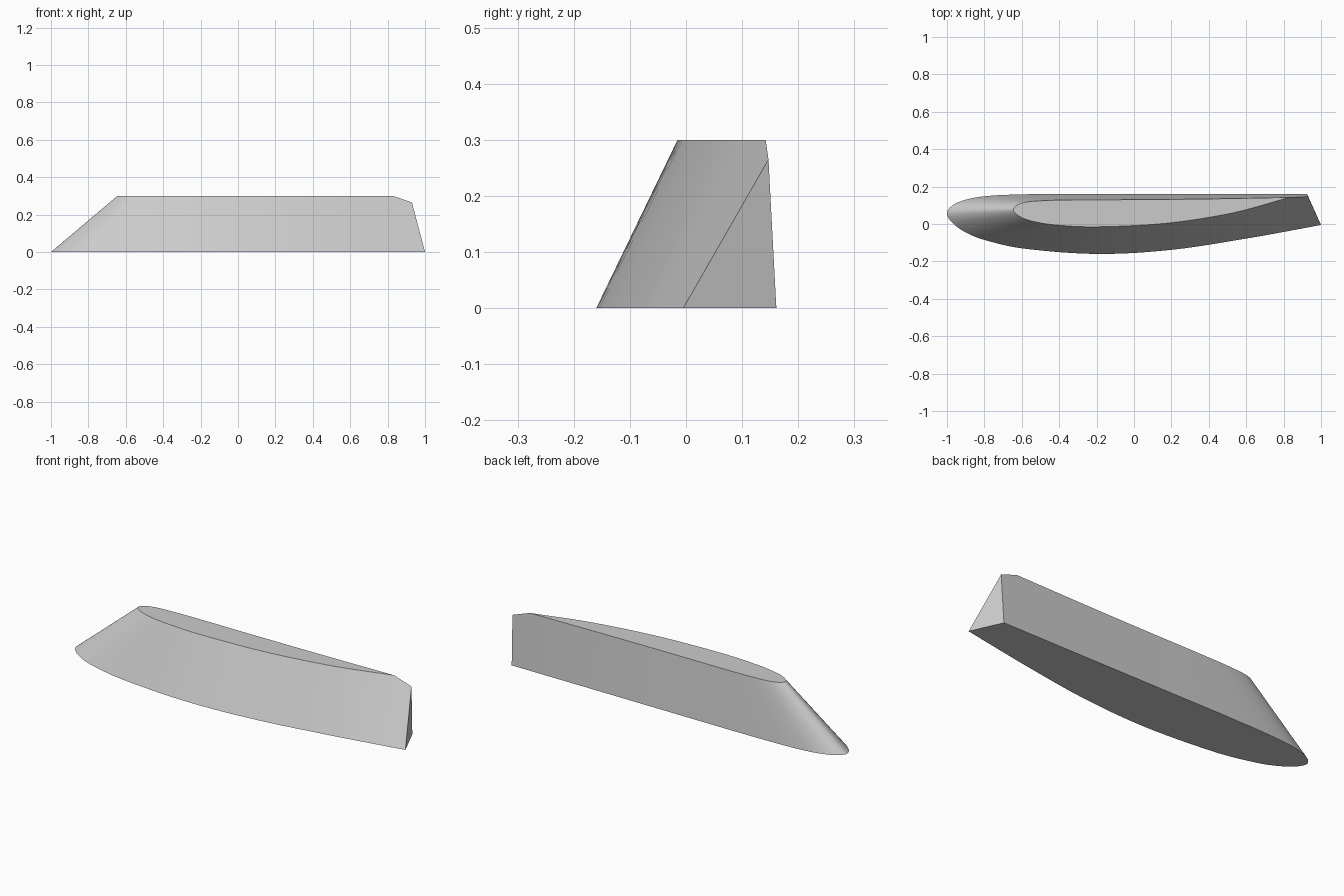
import bpy
import bmesh
from mathutils import Vector

HEIGHT = 0.3
STEPS = 6

cube = bpy.data.objects.get("Cube")
if cube:
    bpy.data.objects.remove(cube, do_unlink=True)

# Rulings of the tapered wall, back edge to nose to front edge:
# base x, base y, top x, top y
rulings = [Vector(r) for r in (
    (0.83, 0.161, 0.83, 0.142),
    (0.4, 0.161, 0.4, 0.134),
    (0, 0.161, 0, 0.13),
    (-0.4, 0.161, -0.3, 0.129),
    (-0.65, 0.157, -0.43, 0.127),
    (-0.8, 0.148, -0.53, 0.122),
    (-0.9, 0.13, -0.59, 0.114),
    (-0.97, 0.1, -0.63, 0.098),
    (-1, 0.06, -0.645, 0.077),
    (-0.975, 0.01, -0.632, 0.055),
    (-0.9, -0.045, -0.59, 0.03),
    (-0.8, -0.085, -0.53, 0.012),
    (-0.6, -0.13, -0.42, -0.005),
    (-0.2, -0.16, -0.2, -0.015),
    (0.2, -0.138, 0.17, 0.004),
    (0.6, -0.078, 0.53, 0.06),
    (0.9, -0.024, 0.83, 0.142),
)]


def smooth_through(points, steps):
    """Spline through the points, with tangents scaled to each span."""
    last = len(points) - 1

    def slope(i):
        a, b = max(i - 1, 0), min(i + 1, last)
        span = sum((points[k + 1] - points[k]).length for k in range(a, b))
        return (points[b] - points[a]) / span

    result = []
    for i in range(last):
        p, q = points[i], points[i + 1]
        d = (q - p).length
        m, n = slope(i) * d, slope(i + 1) * d
        for s in range(steps):
            t = s / steps
            bend = (m * (1 - t) - n * t) + (q - p) * (2 * t - 1)
            result.append(p.lerp(q, t) + bend * t * (1 - t))
    return result + [points[-1]]


# Tapered wall, as pairs of base and top points
pairs = [((r[0], r[1], 0), (r[2], r[3], HEIGHT))
         for r in smooth_through(rulings, STEPS)]

# Trailing end: a vertical triangle whose peak sits below the top face
peak = (0.93, 0.147, 0.265)
pairs += [((1, -0.005, 0), peak), ((0.925, 0.161, 0), peak)]

bm = bmesh.new()
base = [bm.verts.new(b) for b, t in pairs]
top = [bm.verts.new(t) for b, t in pairs]
count = len(pairs)
for i in range(count):
    j = (i + 1) % count
    bm.faces.new((base[i], base[j], top[j], top[i]))
bm.faces.new(base)
bm.faces.new(top[:-2])
bmesh.ops.remove_doubles(bm, verts=bm.verts, dist=0.0005)
bmesh.ops.recalc_face_normals(bm, faces=bm.faces)

mesh = bpy.data.meshes.new("tapered_blade")
bm.to_mesh(mesh)
bm.free()
blade = bpy.data.objects.new("tapered_blade", mesh)
bpy.context.collection.objects.link(blade)

# Plain grey finish
grey = bpy.data.materials.new("light_grey")
grey.use_nodes = True
colour = (0.6, 0.6, 0.6, 1)
grey.diffuse_color = colour
grey.node_tree.nodes["Principled BSDF"].inputs["Base Color"].default_value = colour
mesh.materials.append(grey)

# Smooth wall with crisp rims
bpy.ops.object.select_all(action="DESELECT")
blade.select_set(True)
bpy.context.view_layer.objects.active = blade
bpy.ops.object.shade_smooth_by_angle(angle=0.52)
